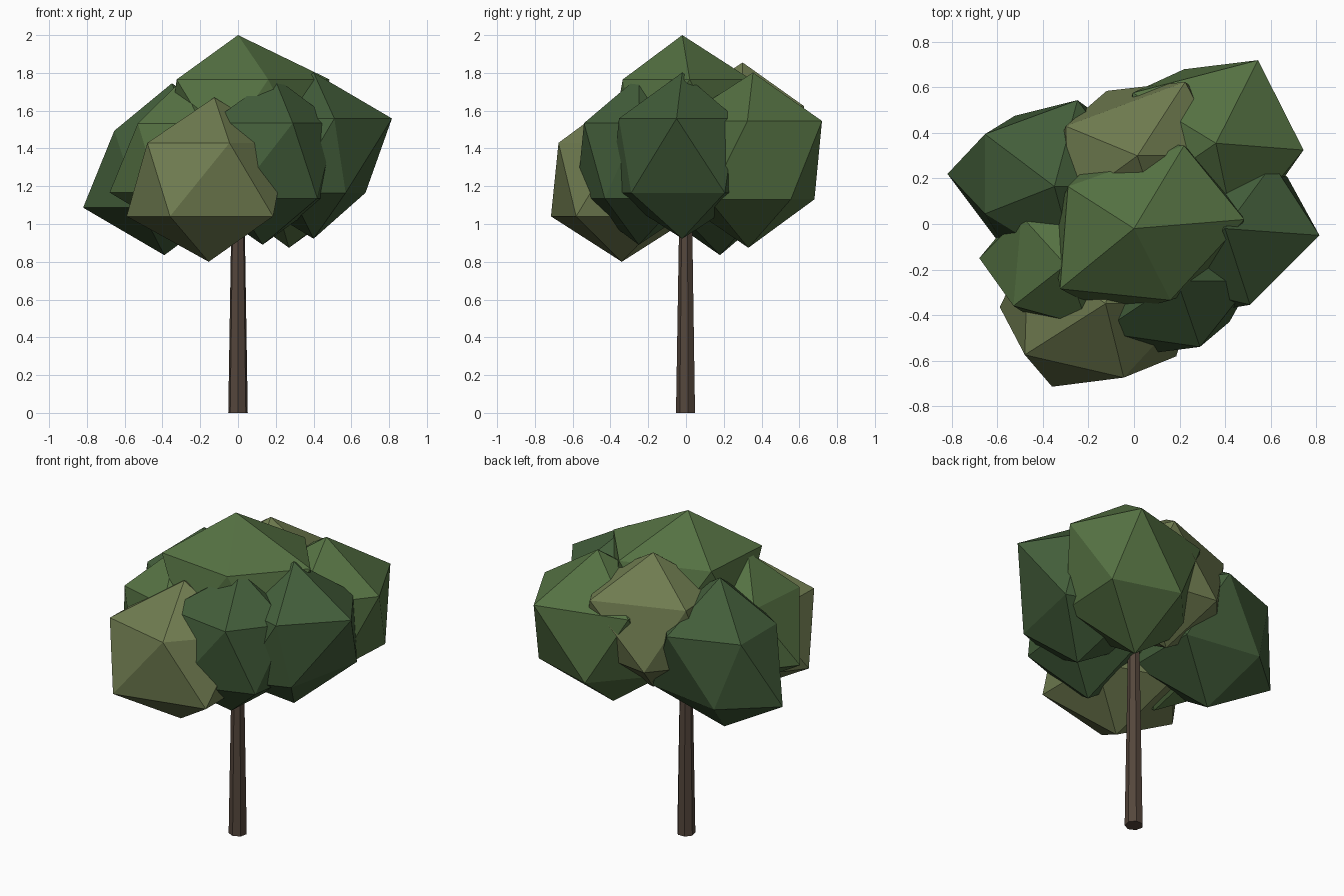
import bpy, bmesh, math


def material(name, rgb):
    m = bpy.data.materials.new(name)
    m.diffuse_color = (*rgb, 1)
    return m


DARK = material("dark_leaf", (0.055, 0.11, 0.042))
MID = material("mid_leaf", (0.09, 0.165, 0.055))
PALE = material("pale_leaf", (0.16, 0.20, 0.08))
BARK = material("bark", (0.09, 0.062, 0.045))


def add_object(name, bm, mat):
    bmesh.ops.recalc_face_normals(bm, faces=bm.faces)
    mesh = bpy.data.meshes.new(name)
    bm.to_mesh(mesh)
    bm.free()
    mesh.materials.append(mat)
    ob = bpy.data.objects.new(name, mesh)
    bpy.context.collection.objects.link(ob)


# Leaf clump: 20-sided ball whose ring corners (keyed by angle) can be pulled to x, y
def clump(name, mat, center, radius, height, pulls):
    bm = bmesh.new()
    bmesh.ops.create_icosphere(bm, subdivisions=1, radius=1)
    cx, cy, cz = center
    for v in bm.verts:
        x, y, z = v.co
        spot = (cx + x * radius, cy + y * radius)
        if abs(z) > 0.9:
            spot = pulls.get("top" if z > 0 else "bottom", spot)
        else:
            spot = pulls.get(round(math.degrees(math.atan2(y, x))) % 360, spot)
        v.co = (*spot, cz + z * height)
    add_object(name, bm, mat)


# Trunk: seven-sided taper
bm = bmesh.new()
rings = []
for z, r in ((0, 0.053), (1.4, 0.03)):
    rings.append([bm.verts.new((r * math.sin(math.tau * i / 7),
                                -r * math.cos(math.tau * i / 7), z)) for i in range(7)])
for i in range(7):
    j = (i + 1) % 7
    bm.faces.new((rings[0][i], rings[0][j], rings[1][j], rings[1][i]))
bm.faces.new(rings[0][::-1])
bm.faces.new(rings[1])
add_object("trunk", bm, BARK)

# Crown
clump("crown_top", MID, (0.03, -0.02, 1.575), 0.45, 0.425,
      {"top": (0, -0.02), 0: (0.485, 0.02), 72: (0.22, 0.345), 144: (-0.29, 0.165),
       216: (-0.325, -0.285), 288: (0.16, -0.335)})

# Front clumps
clump("clump_front_left", PALE, (-0.14, -0.345, 1.235), 0.45, 0.435,
      {"top": (-0.125, -0.35), "bottom": (-0.155, -0.34), 216: (-0.48, -0.575),
       288: (-0.045, -0.675), 252: (-0.36, -0.715), 180: (-0.59, -0.365)})
clump("clump_front_right", DARK, (0.16, -0.25, 1.335), 0.43, 0.445,
      {"top": (0.19, -0.25), "bottom": (0.13, -0.25), 288: (0.29, -0.54),
       252: (-0.02, -0.58), 324: (0.42, -0.43), 0: (0.52, -0.25)})

# Side clumps
clump("clump_right", DARK, (0.40, -0.02, 1.362), 0.44, 0.44,
      {0: (0.815, -0.05), 72: (0.61, 0.265), 288: (0.51, -0.355),
       36: (0.675, 0.205), 324: (0.57, -0.29)})
clump("clump_left", MID, (-0.30, -0.18, 1.35), 0.41, 0.41,
      {180: (-0.68, -0.15), 144: (-0.495, 0.035), 216: (-0.53, -0.36),
       288: (-0.2, -0.45), 252: (-0.42, -0.43)})

# Back clumps
clump("clump_back_right", MID, (0.32, 0.34, 1.338), 0.45, 0.464,
      {"top": (0.36, 0.355), "bottom": (0.27, 0.33), 0: (0.745, 0.325),
       72: (0.545, 0.72), 36: (0.625, 0.555), 108: (0.22, 0.68), 324: (0.6, 0.12)})
clump("clump_back_left", DARK, (-0.37, 0.17, 1.29), 0.44, 0.455,
      {"top": (-0.35, 0.165), "bottom": (-0.39, 0.18), 180: (-0.82, 0.22),
       144: (-0.655, 0.395), 108: (-0.525, 0.475), 216: (-0.655, 0.045),
       252: (-0.52, -0.18)})
clump("clump_back", PALE, (0.015, 0.30, 1.437), 0.42, 0.418,
      {72: (0.225, 0.625), 144: (-0.3, 0.43), 108: (-0.12, 0.585), 36: (0.34, 0.52)})
